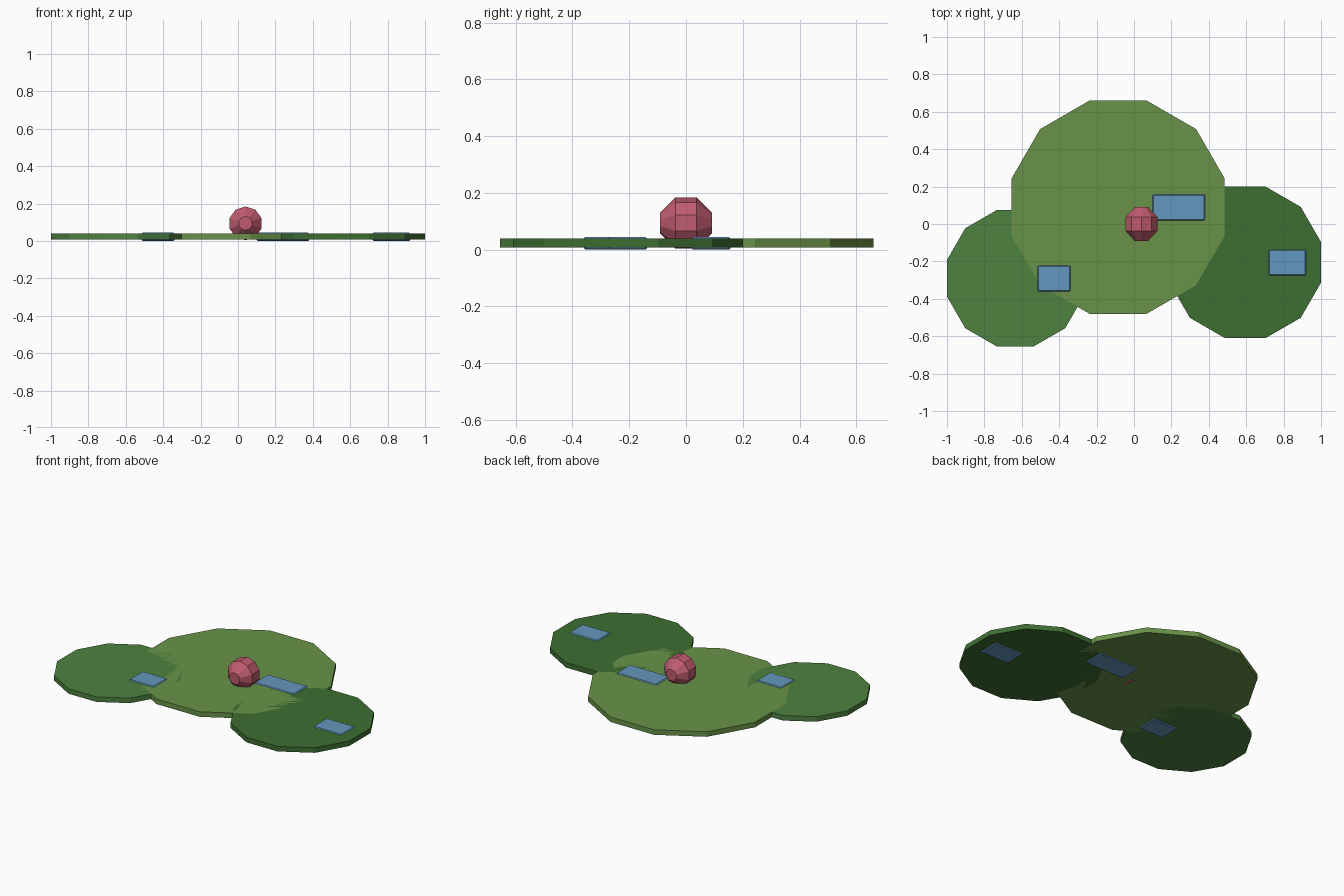
import bpy, bmesh, math
from mathutils import Matrix

if "Cube" in bpy.data.objects:
    bpy.data.objects.remove(bpy.data.objects["Cube"])


def material(name, r, g, b):
    # 8-bit display colour to linear
    m = bpy.data.materials.new(name)
    m.diffuse_color = [(c / 255) ** 2.2 for c in (r, g, b)] + [1]
    m.use_nodes = True
    m.node_tree.nodes["Principled BSDF"].inputs["Base Color"].default_value = m.diffuse_color
    return m


def finish(bm, name, mat):
    bmesh.ops.recalc_face_normals(bm, faces=bm.faces)
    mesh = bpy.data.meshes.new(name)
    bm.to_mesh(mesh)
    bm.free()
    mesh.materials.append(mat)
    ob = bpy.data.objects.new(name, mesh)
    bpy.context.collection.objects.link(ob)
    return ob


def disc(name, x, y, apothem, mat, z0=0.007, z1=0.039):
    # twelve-sided slab with flats facing the axes
    bm = bmesh.new()
    r = apothem / math.cos(math.pi / 12)
    place = Matrix.Translation((x, y, (z0 + z1) / 2)) @ Matrix.Rotation(math.pi / 12, 4, 'Z')
    bmesh.ops.create_cone(bm, cap_ends=True, segments=12, radius1=r, radius2=r,
                          depth=z1 - z0, matrix=place)
    return finish(bm, name, mat)


def panel(name, x0, x1, y0, y1, mat, z0=0.0, z1=0.044):
    bm = bmesh.new()
    place = (Matrix.Translation(((x0 + x1) / 2, (y0 + y1) / 2, (z0 + z1) / 2))
             @ Matrix.Diagonal((x1 - x0, y1 - y0, z1 - z0, 1)))
    bmesh.ops.create_cube(bm, size=1, matrix=place)
    ob = finish(bm, name, mat)
    bev = ob.modifiers.new("edge", 'BEVEL')
    bev.width = 0.005
    bev.segments = 1
    return ob


def faceted_ball(name, centre, profile, sides, mat):
    # profile of (y, radius) turned around the y axis
    bm = bmesh.new()
    cx, cy, cz = centre
    rings = []
    for y, r in profile:
        rings.append([bm.verts.new((cx + r * math.sin(2 * math.pi * i / sides), cy + y,
                                    cz + r * math.cos(2 * math.pi * i / sides)))
                      for i in range(sides)])
    for a, b in zip(rings, rings[1:]):
        for i in range(sides):
            j = (i + 1) % sides
            bm.faces.new((a[i], a[j], b[j], b[i]))
    bm.faces.new(rings[0])
    bm.faces.new(rings[-1])
    return finish(bm, name, mat)


# Leaf pads
disc("main_pad", -0.085, 0.09, 0.57, material("light_green", 104, 145, 74))
disc("left_pad", -0.635, -0.29, 0.365, material("mid_green", 79, 129, 66))
disc("right_pad", 0.595, -0.205, 0.405, material("dark_green", 64, 110, 53))

# Blue panels set through the pads
blue = material("blue", 100, 150, 188)
panel("main_panel", 0.10, 0.38, 0.02, 0.157, blue)
panel("left_panel", -0.515, -0.34, -0.36, -0.222, blue)
panel("right_panel", 0.72, 0.92, -0.275, -0.138, blue)

# Faceted red bud resting in the main pad
faceted_ball("bud", (0.04, 0.0, 0.094),
             [(-0.091, 0.037), (-0.037, 0.09), (0.037, 0.09), (0.091, 0.037)],
             10, material("red", 190, 92, 110))
